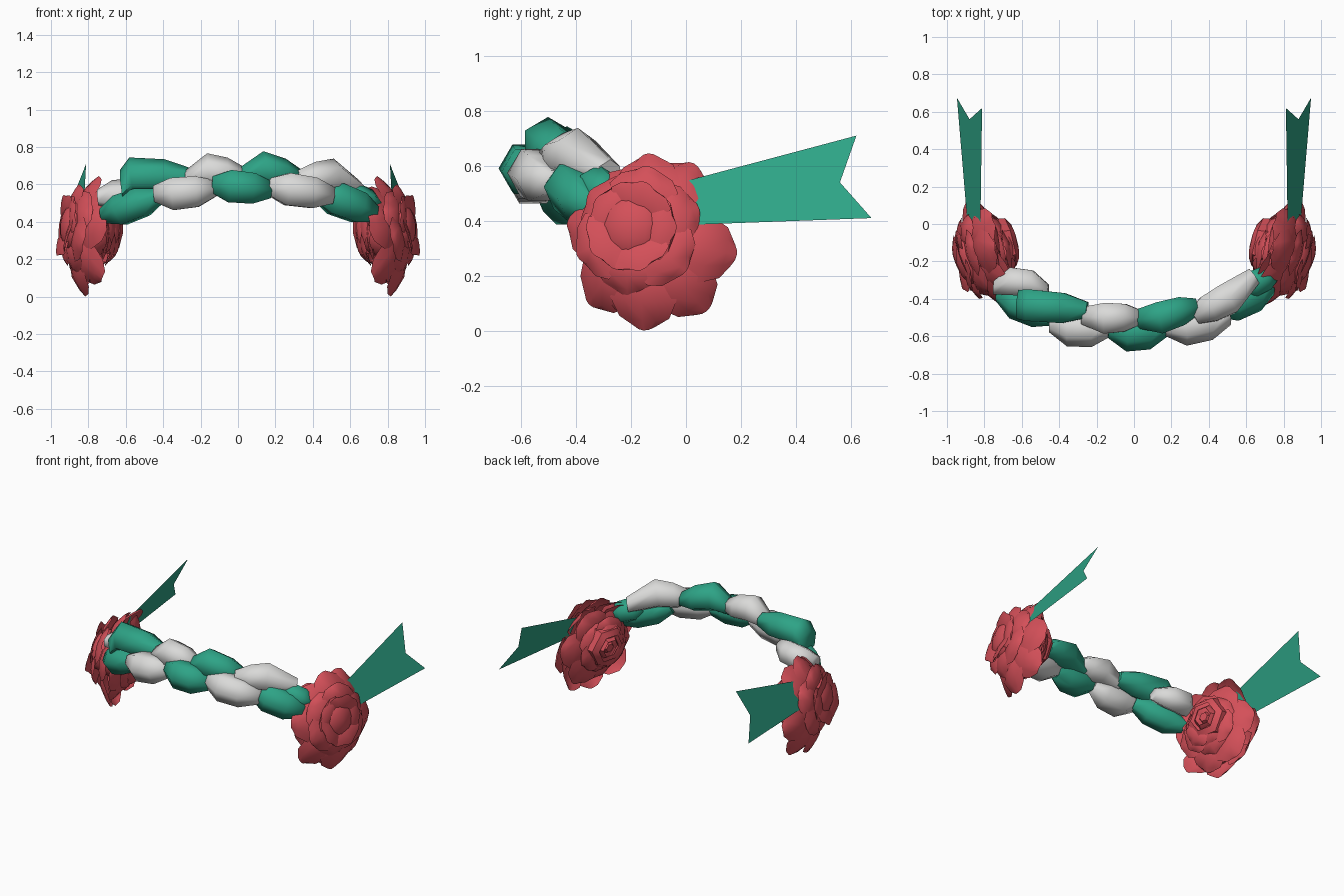
import bpy, bmesh, math
from mathutils import Vector

cube = bpy.data.objects.get("Cube")
if cube:
    bpy.data.objects.remove(cube, do_unlink=True)


def material(name, rgb):
    m = bpy.data.materials.new(name)
    m.use_nodes = True
    m.diffuse_color = (*rgb, 1)
    bsdf = next(n for n in m.node_tree.nodes if n.type == 'BSDF_PRINCIPLED')
    bsdf.inputs["Base Color"].default_value = (*rgb, 1)
    return m


GREEN = material("leaf green", (0.027, 0.37, 0.24))
WHITE = material("soft white", (0.70, 0.70, 0.69))
RED = material("rose red", (0.66, 0.08, 0.10))


def finish(bm, name, mat, angle):
    mesh = bpy.data.meshes.new(name)
    bm.to_mesh(mesh)
    bm.free()
    mesh.materials.append(mat)
    ob = bpy.data.objects.new(name, mesh)
    bpy.context.collection.objects.link(ob)
    bpy.ops.object.select_all(action='DESELECT')
    ob.select_set(True)
    bpy.context.view_layer.objects.active = ob
    bpy.ops.object.shade_smooth_by_angle(angle=math.radians(angle))


# Twisted band: six-sided tapering lobes; each shape lists position, girth, bulge
EVEN = ((0, 0.5, 0), (0.3, 1, 1), (0.7, 0.95, 0.9), (1, 0.5, 0))
EARLY = ((0, 0.55, 0), (0.4, 1, 1), (0.75, 0.9, 0.4), (1, 0.5, 0))
LATE = ((0, 0.5, 0), (0.25, 0.9, 0.4), (0.56, 1, 1), (1, 0.55, 0))
BENT = ((0, 0.9, 0), (0.14, 1, 1), (0.65, 0.95, 0.4), (1, 0.5, 0))


def lobe(name, mat, turn, shape, start, end, bulge, radius):
    bm = bmesh.new()
    a, b, bulge = Vector(start), Vector(end), Vector(bulge)
    axis = (b - a).normalized()
    side = axis.cross(Vector((0, 0, 1))).normalized()
    up = side.cross(axis)
    rings = []
    for t, f, k in shape:
        c = a.lerp(b, t) + bulge * k
        angles = [turn + i * math.pi / 3 for i in range(6)]
        rings.append([bm.verts.new(c + radius * f * (side * math.cos(g) + up * math.sin(g)))
                      for g in angles])
    for p, q in zip(rings, rings[1:]):
        for i in range(6):
            j = (i + 1) % 6
            bm.faces.new((p[i], p[j], q[j], q[i]))
    bm.faces.new(rings[0][::-1])
    bm.faces.new(rings[-1])
    bmesh.ops.recalc_face_normals(bm, faces=bm.faces)
    finish(bm, name, mat, 66)


FRONT = [
    (EVEN, (-0.72, -0.37, 0.43), (-0.42, -0.50, 0.54), (0, -0.01, 0), 0.093),
    (EVEN, (-0.45, -0.53, 0.55), (-0.12, -0.55, 0.58), (0, -0.02, -0.01), 0.10),
    (EVEN, (-0.14, -0.56, 0.60), (0.18, -0.55, 0.57), (0, -0.025, 0), 0.10),
    (EVEN, (0.16, -0.55, 0.59), (0.51, -0.49, 0.54), (0, -0.02, 0), 0.10),
    (EVEN, (0.42, -0.45, 0.56), (0.73, -0.33, 0.44), (0.01, -0.01, 0), 0.10),
]
UPPER = [
    (EVEN, (-0.75, -0.34, 0.53), (-0.46, -0.36, 0.56), (0, 0.04, 0), 0.085),
    (BENT, (-0.62, -0.43, 0.59), (-0.25, -0.46, 0.64), (0, 0, 0.05), 0.098),
    (EARLY, (-0.28, -0.49, 0.62), (0.03, -0.50, 0.65), (0, -0.01, 0.04), 0.095),
    (EARLY, (0.00, -0.51, 0.63), (0.34, -0.44, 0.63), (0, -0.02, 0.05), 0.098),
    (LATE, (0.32, -0.50, 0.63), (0.64, -0.28, 0.57), (0, -0.025, 0.045), 0.098),
    (EVEN, (0.57, -0.35, 0.55), (0.75, -0.27, 0.48), (0, 0, 0), 0.08),
]
for i, args in enumerate(FRONT):
    lobe(f"front_band_lobe_{i + 1}", WHITE if i % 2 else GREEN, 0, *args)
for i, args in enumerate(UPPER):
    lobe(f"upper_band_lobe_{i + 1}", GREEN if i % 2 else WHITE, math.pi / 6, *args)


# Flowers: tiers of cupped petals around an axis tilted forward and up
CENTER = Vector((0.80, -0.13, 0.325))
AXIS = Vector((1, -0.24, 0.12)).normalized()
BACK = (Vector((0, 1, 0)) - AXIS * AXIS.y).normalized()
UP = AXIS.cross(BACK)
OUTLINE = ((0, 0.4), (0.3, 0.8), (0.65, 1), (0.88, 0.75), (1, 0.3))


def place(u, v, w):
    return CENTER + AXIS * u + BACK * v + UP * w


def petal(bm, angle, shift, r, u, width, cup):
    ca, sa = math.cos(angle), math.sin(angle)
    rows = []
    for t, w in OUTLINE:
        row = []
        for s in (-1, -0.5, 0, 0.5, 1):
            d = r[0] + (r[1] - r[0]) * t - 0.12 * width * s * s
            h = s * w * width
            pu = u[0] + (u[1] - u[0]) * t * t + cup * (math.sin(math.pi * t) - s * s * w)
            row.append(bm.verts.new(place(pu, ca * d - sa * h - shift,
                                          shift + sa * d + ca * h)))
        rows.append(row)
    for p, q in zip(rows, rows[1:]):
        for i in range(4):
            quad = (p[i], q[i], q[i + 1], p[i + 1])
            bm.faces.new(quad if cup > 0 else quad[::-1])


def around(count, turn):
    return [turn + 360 * i / count for i in range(count)]


# angles, shift forward and up, radii, axis positions, half width, cup
TIERS = [
    ((-10, -52, -95, -138, 165, 130, 92, 62), 0, (0.05, 0.325), (0.07, -0.03), 0.125, 0.03),
    (around(6, -40), 0.03, (0.05, 0.24), (0.10, 0.07), 0.13, 0.03),
    (around(5, -75), 0.04, (0.04, 0.17), (0.13, 0.145), 0.12, 0.02),
    (around(6, 5), 0, (0.05, 0.28), (-0.06, -0.02), 0.13, -0.02),
    (around(6, 35), 0.02, (0.05, 0.20), (-0.11, -0.07), 0.11, -0.02),
    (around(5, 10), 0.02, (0.03, 0.16), (-0.14, -0.10), 0.10, -0.02),
]


def ball(bm, u, shift, depth, radius):
    for v in bmesh.ops.create_uvsphere(bm, u_segments=12, v_segments=8, radius=1)["verts"]:
        v.co = place(u + v.co.x * depth, v.co.y * radius - shift, shift + v.co.z * radius)


def flower(name, sign):
    bm = bmesh.new()
    for angles, shift, r, u, width, cup in TIERS:
        for i, angle in enumerate(angles):
            petal(bm, math.radians(angle), shift, r,
                  (u[0], u[1] + 0.015 * (-1) ** i), width, cup)
    # front top petal resting on the band end
    petal(bm, 2.3, 0, (0.05, 0.32), (-0.02, -0.07), 0.13, 0.02)
    # outer bud and solid heart
    ball(bm, 0.085, 0.045, 0.085, 0.135)
    ball(bm, 0, 0.03, 0.15, 0.15)
    # nested six-sided cups on the inner side
    for radius, tip in ((0.11, -0.165), (0.07, -0.17), (0.035, -0.16)):
        rings = [[bm.verts.new(place(u, radius * f * math.cos(k * math.pi / 3),
                                     0.04 + radius * f * math.sin(k * math.pi / 3)))
                  for k in range(6)] for u, f in ((-0.08, 1.3), (-0.14, 1.2), (tip, 0.85))]
        for p, q in zip(rings, rings[1:]):
            for k in range(6):
                bm.faces.new((p[k], p[k - 1], q[k - 1], q[k]))
    bm.faces.new(rings[-1][::-1])
    for v in bm.verts:
        v.co.x *= sign
    if sign < 0:
        bmesh.ops.reverse_faces(bm, faces=bm.faces)
    finish(bm, name, RED, 40)


# Ribbons: thin, flat swallow-tailed tails running back
TAIL = [(0.0, 0.385), (0.675, 0.41), (0.56, 0.54), (0.62, 0.71), (0.0, 0.545)]


def ribbon(name, sign):
    bm = bmesh.new()
    verts = [bm.verts.new((sign * (0.89 - 0.43 * (z - 0.385) + 0.1 * y), y, z))
             for y, z in TAIL]
    bm.faces.new(verts if sign > 0 else verts[::-1])
    finish(bm, name, GREEN, 20)


for label, sign in (("left", 1), ("right", -1)):
    flower(f"{label}_flower", sign)
    ribbon(f"{label}_ribbon", sign)
